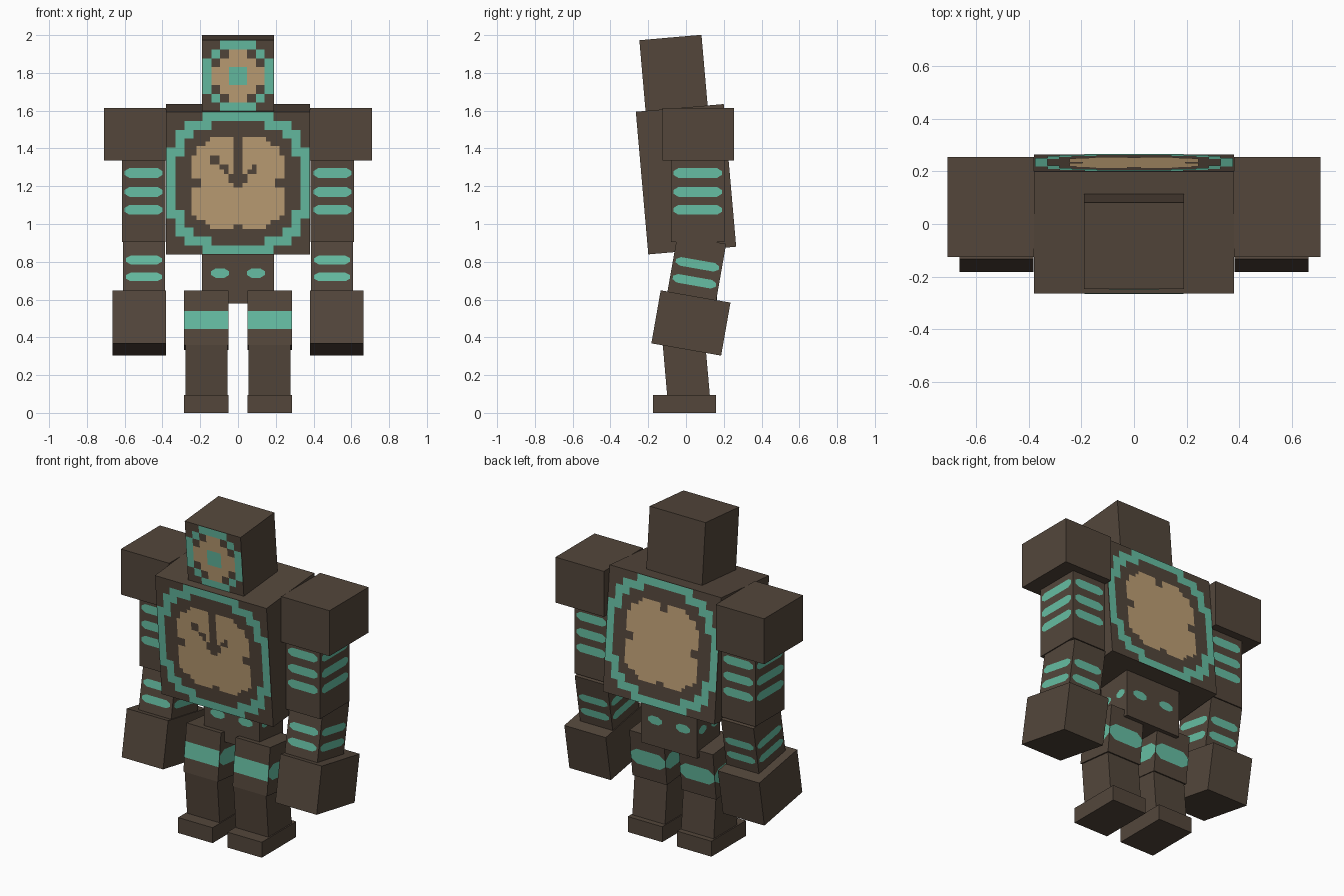
import bpy, bmesh
from math import radians, cos, sin, pi
from mathutils import Vector

cube = bpy.data.objects.get("Cube")
if cube:
    bpy.data.objects.remove(cube, do_unlink=True)


def material(name, rgb):
    mat = bpy.data.materials.new(name)
    mat.use_nodes = True
    mat.diffuse_color = (*rgb, 1)
    mat.node_tree.nodes["Principled BSDF"].inputs["Base Color"].default_value = (*rgb, 1)
    return mat


BROWN, TEAL, TAN = range(3)
MATERIALS = [material("dark brown", (0.087, 0.062, 0.044)),
             material("teal", (0.133, 0.515, 0.366)),
             material("tan", (0.515, 0.347, 0.178))]
FRONT, RIGHT_HAND, BACK, LEFT_HAND = range(4)
AROUND = (FRONT, RIGHT_HAND, BACK, LEFT_HAND)
LIFT = 0.002


def part(name, size, center, tilt=0, paint=()):
    """Tilted box; paint is a list of (side, colour, outline) flat inlays."""
    bm = bmesh.new()
    bmesh.ops.create_cube(bm, size=1)
    bmesh.ops.scale(bm, vec=size, verts=bm.verts)
    for side, colour, outline in paint:
        u = Vector((round(cos(side * pi / 2)), round(sin(side * pi / 2)), 0))
        n = u.cross(Vector((0, 0, 1)))
        depth = abs(n.dot(Vector(size))) / 2 + LIFT
        verts = [bm.verts.new(n * depth + u * a + Vector((0, 0, b))) for a, b in outline]
        bm.faces.new(verts).material_index = colour
    mesh = bpy.data.meshes.new(name)
    bm.to_mesh(mesh)
    bm.free()
    for mat in MATERIALS:
        mesh.materials.append(mat)
    obj = bpy.data.objects.new(name, mesh)
    obj.location = center
    obj.rotation_euler.x = radians(tilt)
    bpy.context.collection.objects.link(obj)
    return obj


def rect(a0, a1, b0, b1):
    return [(a0, b0), (a1, b0), (a1, b1), (a0, b1)]


def stripe(w, h, b, a=0, cut=0.025):
    """Long bar with clipped corners, centred on (a, b)."""
    x, y, k = w / 2, h / 2, h * 0.2
    pts = [(-x, -k), (cut - x, -y), (x - cut, -y), (x, -k),
           (x, k), (x - cut, y), (cut - x, y), (-x, k)]
    return [(a + p, b + q) for p, q in pts]


def stripes(size, heights, thick):
    """Matching bars on all four sides of a limb."""
    return [(s, TEAL, stripe(size[s % 2] - 0.03, thick, b)) for s in AROUND for b in heights]


def pixels(rows, cell, side, colours):
    """Turn rows of characters into runs of inlaid cells."""
    out = []
    for r, row in enumerate(rows):
        top = (len(rows) / 2 - r) * cell
        c = 0
        while c < len(row):
            start = c
            while c < len(row) and row[c] == row[start]:
                c += 1
            if row[start] in colours:
                left = (start - len(row) / 2) * cell
                out.append((side, colours[row[start]],
                            rect(left, left + (c - start) * cell, top - cell, top)))
    return out


def mirror(rows):
    return [r + r[::-1] for r in rows]


# Head with a ringed face
face = mirror(["..TT", ".T.N", "T.NN", "TNNT"])
face += face[::-1]
part("head", (0.38, 0.33, 0.38), (0, -0.066, 1.798), 5,
     pixels(face, 0.0472, FRONT, {"T": TEAL, "N": TAN}))

# Torso with a stepped ring and an emblem on front and back
ring = mirror(["....####", "..###...", ".##.....", ".#......",
               "##......", "#.......", "#.......", "#......."])
ring += ring[::-1]
emblem = mirror(["....#####.", "...######.", ".#########", ".#########"]
                + ["##########"] * 5 + ["..########"] * 2 + ["##########"] * 6
                + [".#########", "...#######", "....#####."])
# Dark hands cut out of the front emblem
marks = {4: (4, 5), 5: (4, 5), 6: (6, 7, 13), 7: (7, 12, 13),
         8: (8, 11), 9: (8, 9, 10, 11), 10: (9, 10)}
dial = [list(row) for row in emblem]
for r in range(9):
    dial[r][9] = dial[r][10] = "."
for r, columns in marks.items():
    for c in columns:
        dial[r][c] = "."
torso_paint = []
for side, shape in ((FRONT, dial), (BACK, emblem)):
    torso_paint += pixels(ring, 0.0472, side, {"#": TEAL})
    torso_paint += pixels(shape, 0.0245, side, {"#": TAN})
part("torso", (0.76, 0.467, 0.758), (0, 0, 1.237), 5, torso_paint)

# Pelvis with paired studs
studs = [(s, TEAL, stripe(0.095 if s % 2 == 0 else 0.07, 0.05, 0.015, k * (0.095 if s % 2 == 0 else 0.06)))
         for s in AROUND for k in (-1, 1)]
part("pelvis", (0.38, 0.225, 0.29), (0, 0.052, 0.725), 0, studs)

# Arms and legs
for label, m in (("left", 1), ("right", -1)):
    part(label + "_shoulder", (0.329, 0.38, 0.28), (m * 0.546, 0.065, 1.475))
    size = (0.23, 0.285, 0.44)
    part(label + "_upper_arm", size, (m * 0.5, 0.062, 1.125), 0,
         stripes(size, (0.145, 0.045, -0.05), 0.052))
    size = (0.222, 0.262, 0.34)
    part(label + "_forearm", size, (m * 0.498, 0.054, 0.75), -10,
         stripes(size, (0.037, -0.054), 0.046))
    part(label + "_hand", (0.282, 0.375, 0.285), (m * 0.523, 0.026, 0.476), -10)

    size = (0.235, 0.24, 0.29)
    band = [(FRONT, TEAL, rect(-0.1175, 0.1175, -0.058, 0.038))]
    band += [(s, TEAL, stripe(size[s % 2], 0.095, -0.01, cut=0.04)) for s in AROUND[1:]]
    part(label + "_thigh", size, (m * 0.1675, 0.01, 0.49), -6, band)
    part(label + "_shin", (0.222, 0.225, 0.32), (m * 0.166, 0.003, 0.21), 5)
    part(label + "_foot", (0.235, 0.335, 0.095), (m * 0.1675, -0.008, 0.0475))
